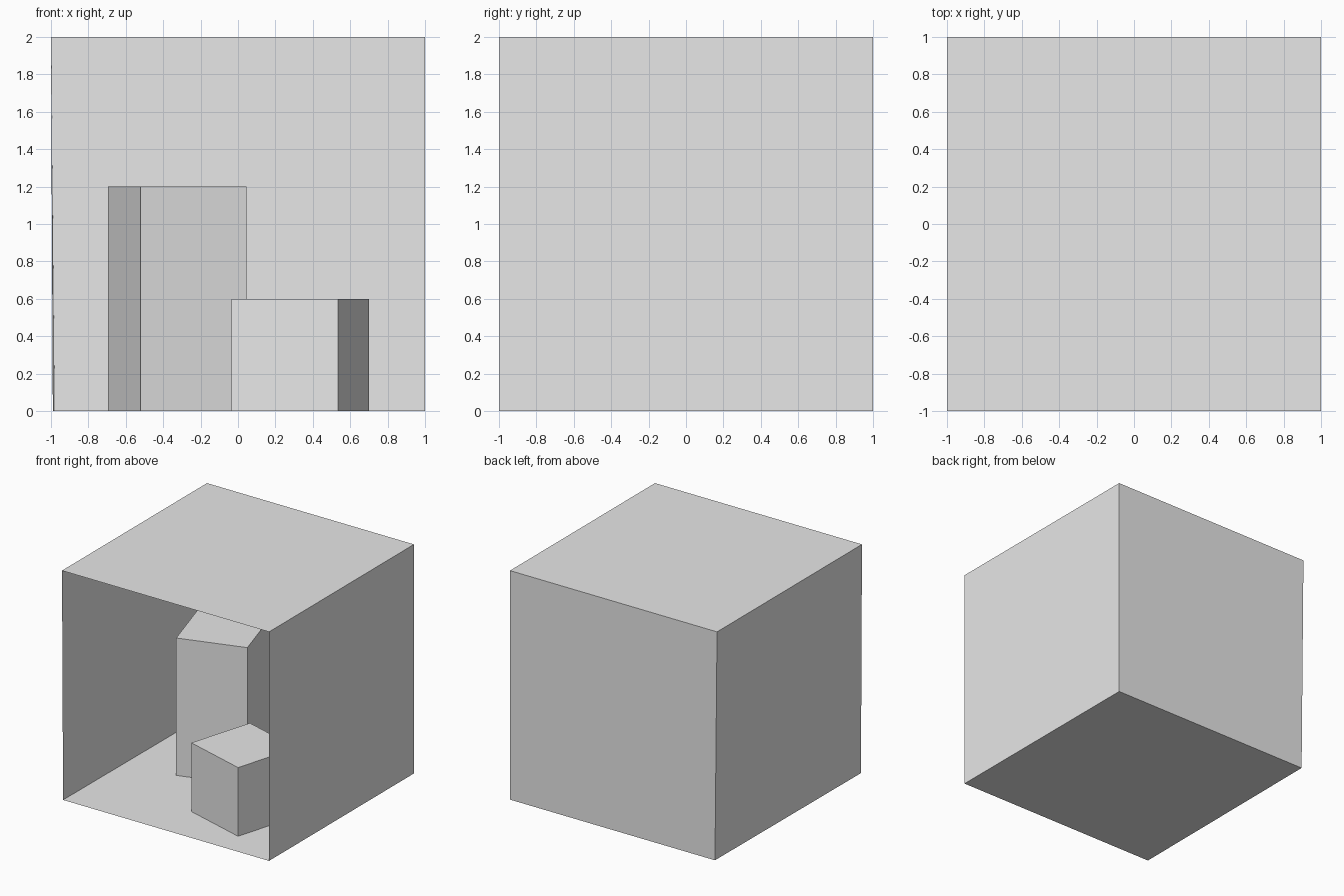
import bpy
import bmesh

cube = bpy.data.objects.get("Cube")
if cube:
    bpy.data.objects.remove(cube, do_unlink=True)

grey = bpy.data.materials.new("plain grey")
grey.use_nodes = True
color = (0.8, 0.8, 0.8, 1)
grey.diffuse_color = color
grey.node_tree.nodes["Principled BSDF"].inputs["Base Color"].default_value = color


def finish(name, bm):
    mesh = bpy.data.meshes.new(name)
    bm.to_mesh(mesh)
    bm.free()
    mesh.materials.append(grey)
    obj = bpy.data.objects.new(name, mesh)
    bpy.context.collection.objects.link(obj)
    return obj


def panel(name, corners):
    """Thin single-sided sheet through four corners."""
    bm = bmesh.new()
    bm.faces.new([bm.verts.new(c) for c in corners])
    return finish(name, bm)


def block(name, footprint, height):
    """Upright block extruded from a turned footprint on the floor."""
    bm = bmesh.new()
    base = bm.faces.new([bm.verts.new((x, y, 0)) for x, y in footprint])
    top = bmesh.ops.extrude_face_region(bm, geom=[base], use_keep_orig=True)["geom"]
    verts = [v for v in top if isinstance(v, bmesh.types.BMVert)]
    bmesh.ops.translate(bm, vec=(0, 0, height), verts=verts)
    bmesh.ops.recalc_face_normals(bm, faces=bm.faces)
    return finish(name, bm)


# Room corners: the right-hand wall leans slightly inwards at the floor
floor = [(-0.99, -1, 0), (1, -1, 0), (1, 1, 0), (-0.98, 1, 0)]
roof = [(-1, -1, 2), (1, -1, 2), (1, 1, 2), (-1, 1, 2)]

# Open-fronted shell, all sheets facing the inside
panel("floor", floor)
panel("ceiling", roof[::-1])
for name, a, b in (("left_wall", 1, 2), ("back_wall", 2, 3), ("right_wall", 3, 0)):
    panel(name, [floor[b], floor[a], roof[a], roof[b]])

# Two turned blocks standing on the floor
block("tall_block", [(-0.52, -0.11), (0.045, 0.065), (-0.13, 0.635), (-0.695, 0.46)], 1.2)
block("short_block", [(0.535, -0.763), (0.7, -0.195), (0.135, -0.027), (-0.035, -0.595)], 0.6)
